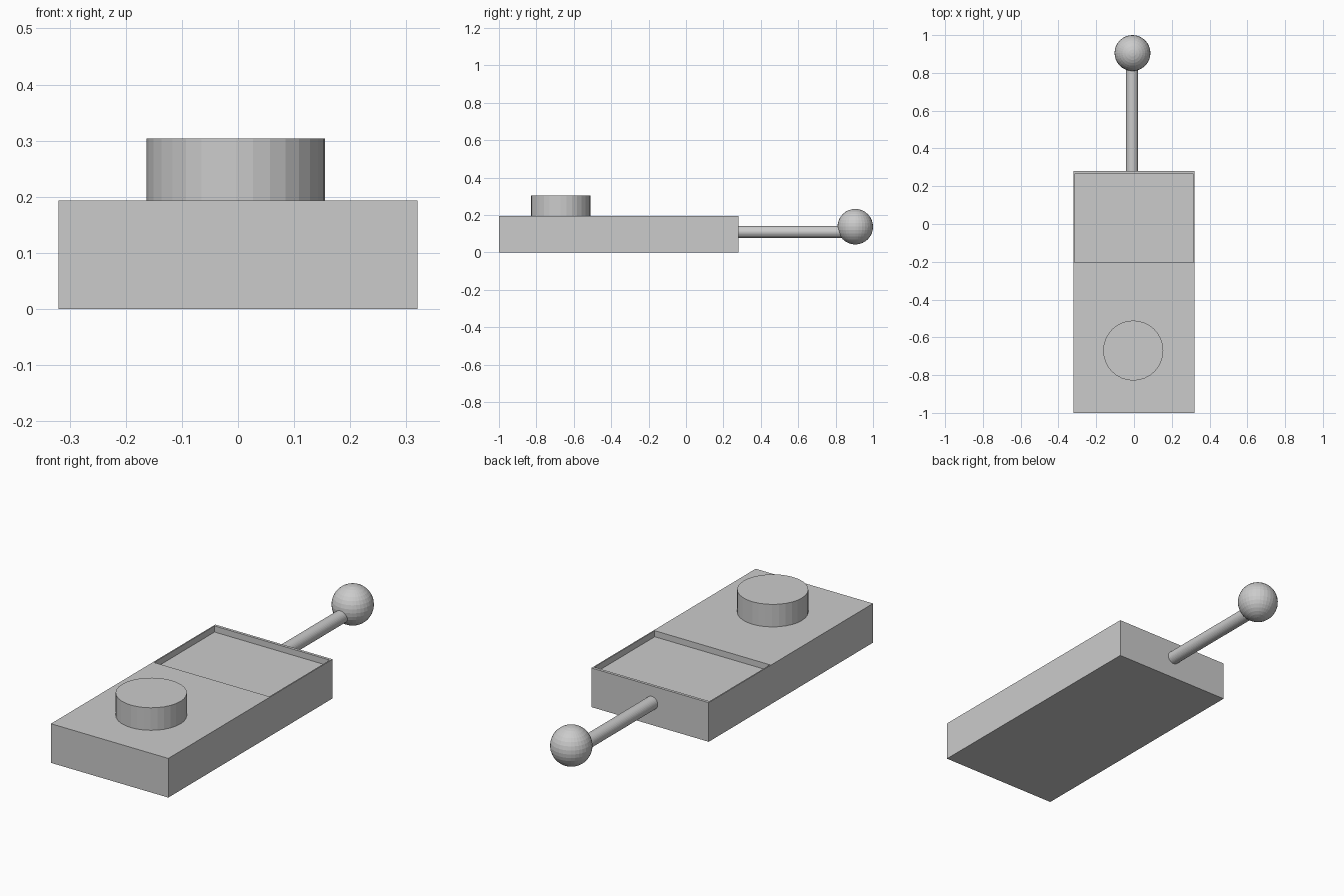
import bpy
from math import pi

if "Cube" in bpy.data.objects:
    bpy.data.objects.remove(bpy.data.objects["Cube"])


def box(name, lo, hi):
    center = [(a + b) / 2 for a, b in zip(lo, hi)]
    bpy.ops.mesh.primitive_cube_add(size=1, location=center)
    ob = bpy.context.object
    ob.name = name
    ob.scale = [b - a for a, b in zip(lo, hi)]
    bpy.ops.object.transform_apply(location=False, rotation=False, scale=True)
    return ob


def cylinder(name, radius, depth, location, rotation=(0, 0, 0)):
    bpy.ops.mesh.primitive_cylinder_add(vertices=32, radius=radius, depth=depth,
                                        location=location, rotation=rotation)
    bpy.context.object.name = name


# Body slab with a shallow rectangular recess in the top
body = box("body", (-0.32, -1.0, 0.0), (0.32, 0.28, 0.193))
cutter = box("recess_cutter", (-0.314, -0.205, 0.163), (0.314, 0.266, 0.3))
mod = body.modifiers.new("recess", 'BOOLEAN')
mod.operation = 'DIFFERENCE'
mod.solver = 'EXACT'
mod.object = cutter
bpy.context.view_layer.objects.active = body
bpy.ops.object.modifier_apply(modifier=mod.name)
bpy.data.objects.remove(cutter)

# Round button on the front half
cylinder("button", 0.159, 0.124, (-0.004, -0.67, 0.242))

# Rod out of the back, ending inside the ball
cylinder("rod", 0.032, 0.60, (-0.01, 0.56, 0.109), (pi / 2, 0, 0))

# Ball at the rod tip
bpy.ops.mesh.primitive_uv_sphere_add(segments=32, ring_count=16, radius=0.095,
                                     location=(-0.008, 0.905, 0.137))
bpy.context.object.name = "ball"
